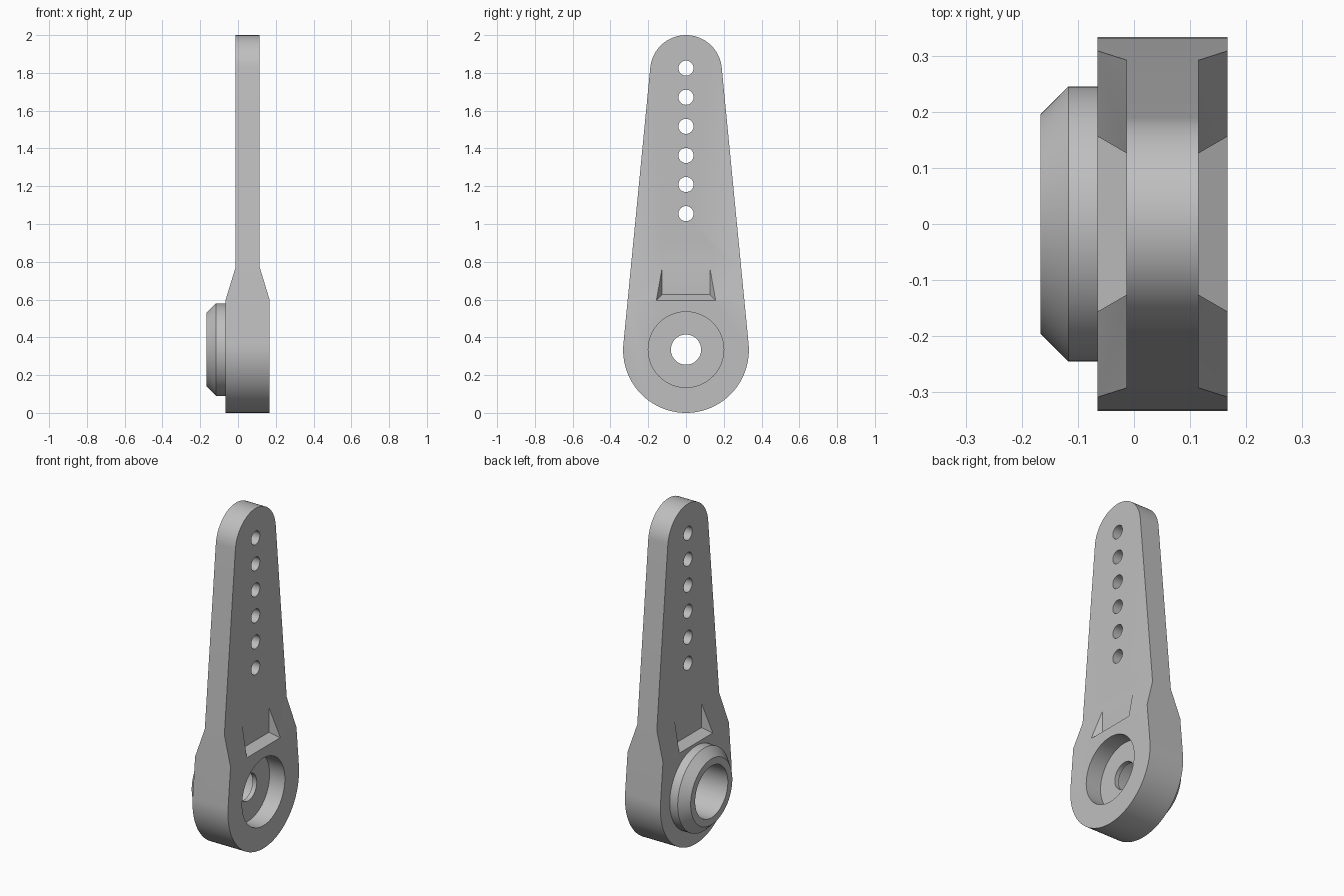
import bpy, bmesh, math

cube = bpy.data.objects.get("Cube")
if cube:
    bpy.data.objects.remove(cube, do_unlink=True)

# Main dimensions
HUB_Z, HUB_R = 0.333, 0.333
TIP_Z, TIP_R = 1.81, 0.19
HEAD = (-0.065, 0.167)      # thick hub faces
ARM = (-0.013, 0.115)       # thin arm faces
TAPER = (0.6, 0.77)         # heights where the thickness changes

grey = bpy.data.materials.new("grey plastic")
grey.use_nodes = True
grey.diffuse_color = (0.52, 0.52, 0.52, 1)
grey.node_tree.nodes["Principled BSDF"].inputs["Base Color"].default_value = grey.diffuse_color


def loft(name, rings):
    """Closed solid through matching rings of points."""
    bm = bmesh.new()
    loops = [[bm.verts.new(p) for p in ring] for ring in rings]
    n = len(loops[0])
    for a, b in zip(loops, loops[1:]):
        for i in range(n):
            j = (i + 1) % n
            bm.faces.new((a[i], a[j], b[j], b[i]))
    bm.faces.new(loops[0])
    bm.faces.new(loops[-1])
    bmesh.ops.recalc_face_normals(bm, faces=bm.faces)
    mesh = bpy.data.meshes.new(name)
    bm.to_mesh(mesh)
    bm.free()
    obj = bpy.data.objects.new(name, mesh)
    bpy.context.collection.objects.link(obj)
    mesh.materials.append(grey)
    return obj


def arc(x, z, r, start, end, n):
    angles = [start + (end - start) * i / n for i in range(n + 1)]
    return [(x, r * math.cos(a), z + r * math.sin(a)) for a in angles]


def turned(name, z, profile, n=64):
    """Round solid along x from (x, radius) pairs."""
    return loft(name, [arc(x, z, r, 0, math.tau, n)[:-1] for x, r in profile])


def combine(target, tool, operation):
    mod = target.modifiers.new("combine", "BOOLEAN")
    mod.operation, mod.object, mod.solver = operation, tool, "EXACT"
    bpy.context.view_layer.update()
    graph = bpy.context.evaluated_depsgraph_get()
    mesh = bpy.data.meshes.new_from_object(target.evaluated_get(graph))
    target.modifiers.clear()
    target.data = mesh
    bpy.data.objects.remove(tool, do_unlink=True)


# Tapered outline with a large round hub and a small round tip
tilt = math.asin((HUB_R - TIP_R) / (TIP_Z - HUB_Z))


def outline(x):
    return (arc(x, TIP_Z, TIP_R, tilt, math.pi - tilt, 32)
            + arc(x, HUB_Z, HUB_R, math.pi - tilt, math.tau + tilt, 48))


horn = loft("control_horn", [outline(-0.3), outline(0.3)])

# Thickness profile: thick hub narrowing to the arm
side = [(HEAD[0], -0.1), (HEAD[1], -0.1), (HEAD[1], TAPER[0]), (ARM[1], TAPER[1]),
        (ARM[1], 2.1), (ARM[0], 2.1), (ARM[0], TAPER[1]), (HEAD[0], TAPER[0])]
combine(horn, loft("side_profile", [[(x, y, z) for x, z in side] for y in (-0.5, 0.5)]),
        "INTERSECT")

# Flared pocket in the taper on both faces
for floor, sign in ((ARM[1], 1), (ARM[0], -1)):
    rings = []
    for depth in (0, 0.08):
        flare = depth * 0.58
        w, low, x = 0.126 + flare, 0.626 - flare, floor + sign * depth
        rings.append([(x, -w, low), (x, w, low), (x, w, 0.9), (x, -w, 0.9)])
    combine(horn, loft("pocket", rings), "DIFFERENCE")

# Chamfered boss on the right face
boss = turned("boss", HUB_Z + 0.002, [(-0.167, 0.195), (-0.117, 0.245), (-0.03, 0.245)])
combine(horn, boss, "UNION")

# Shaft bore, screw recess and screw hole
for name, profile in (("shaft_bore", [(-0.3, 0.153), (0.04, 0.153)]),
                      ("screw_recess", [(0.067, 0.2), (0.3, 0.2)]),
                      ("screw_hole", [(-0.1, 0.08), (0.2, 0.08)])):
    combine(horn, turned(name, HUB_Z + 0.002, profile), "DIFFERENCE")

# Row of linkage holes
for i in range(6):
    hole = turned("linkage_hole", 1.055 + 0.154 * i, [(-0.2, 0.04), (0.2, 0.04)], 32)
    combine(horn, hole, "DIFFERENCE")

# Smooth curved walls, keep edges crisp
bpy.ops.object.select_all(action="DESELECT")
horn.select_set(True)
bpy.context.view_layer.objects.active = horn
bpy.ops.object.shade_smooth_by_angle(angle=math.radians(30))
